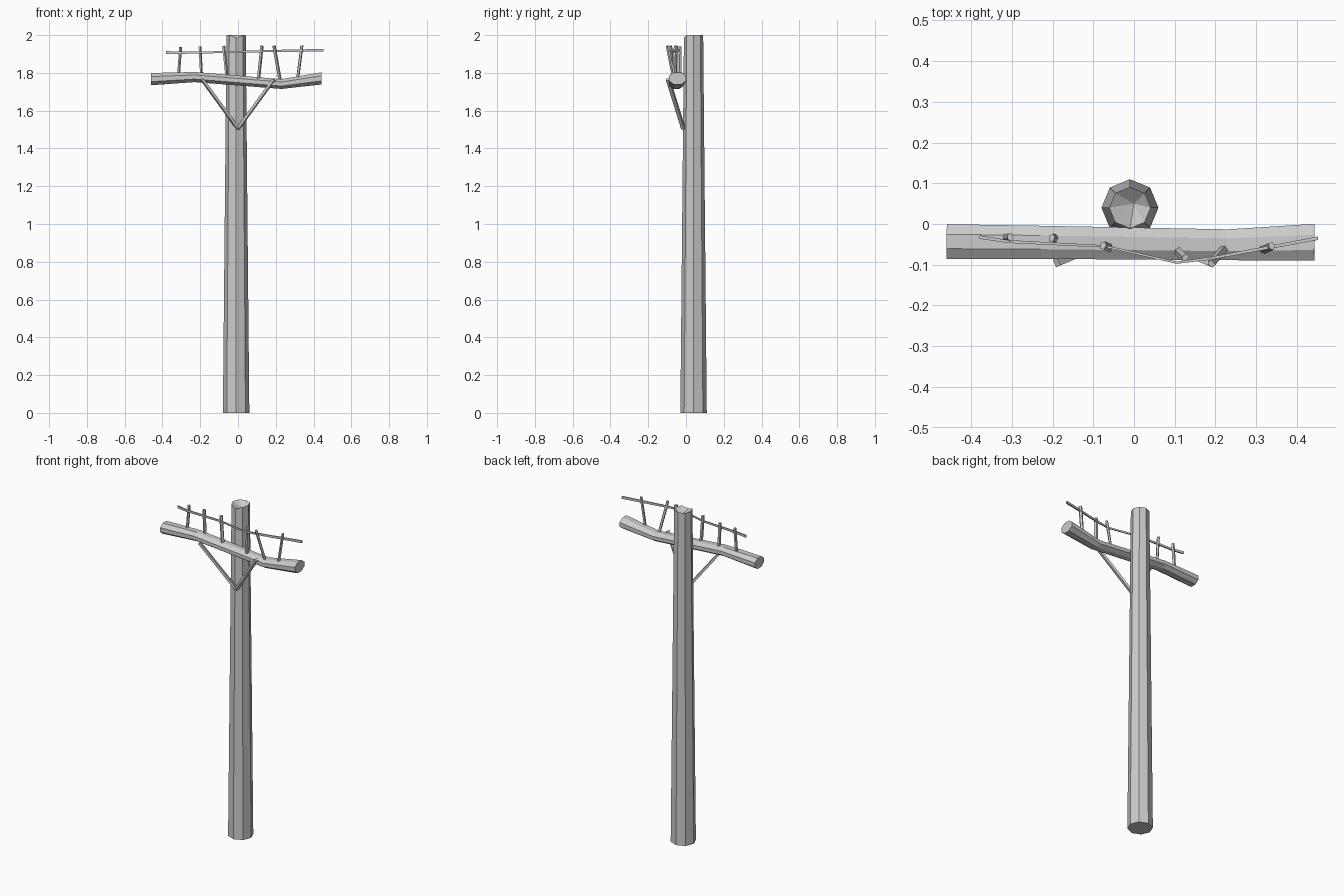
import bpy, bmesh, math
from mathutils import Vector

if "Cube" in bpy.data.objects:
    bpy.data.objects.remove(bpy.data.objects["Cube"])


def make_object(name, bm):
    bmesh.ops.recalc_face_normals(bm, faces=bm.faces)
    mesh = bpy.data.meshes.new(name)
    bm.to_mesh(mesh)
    bm.free()
    obj = bpy.data.objects.new(name, mesh)
    bpy.context.collection.objects.link(obj)
    return obj


def sweep(name, path, radii, sides, turn=0.0):
    """Faceted bar along a path; radii holds (sideways, upward) per point."""
    bm = bmesh.new()
    pts = [Vector(p) for p in path]
    axis = (pts[-1] - pts[0]).normalized()
    u = axis.cross(Vector((0, 0, 1)))
    u = u.normalized() if u.length > 0.05 else Vector((1, 0, 0))
    v = u.cross(axis).normalized()
    rings = []
    for p, (ru, rv) in zip(pts, radii):
        angles = [turn + math.tau * i / sides for i in range(sides)]
        rings.append([bm.verts.new(p + u * ru * math.cos(a) + v * rv * math.sin(a))
                      for a in angles])
    for a, b in zip(rings, rings[1:]):
        for i in range(sides):
            j = (i + 1) % sides
            bm.faces.new((a[i], a[j], b[j], b[i]))
    bm.faces.new(rings[0])
    bm.faces.new(rings[-1])
    return make_object(name, bm)


# Tapered octagonal pole with a hollowed, chipped top
bm = bmesh.new()
rings = []
for r, z in ((0.07, 0), (0.051, 2.0)):
    rings.append([bm.verts.new((-0.01 + r * math.cos(math.tau * i / 8),
                                0.04 + r * math.sin(math.tau * i / 8), z))
                  for i in range(8)])
rings[1][6].co.z = 1.985
centre = bm.verts.new((0.0, 0.05, 1.965))
for i in range(8):
    j = (i + 1) % 8
    bm.faces.new((rings[0][i], rings[0][j], rings[1][j], rings[1][i]))
    bm.faces.new((rings[1][i], rings[1][j], centre))
bm.faces.new(rings[0])
make_object("pole", bm)

# Warped crossarm
sweep("crossarm",
      [(-0.46, -0.043, 1.767), (-0.23, -0.045, 1.778),
       (0.23, -0.051, 1.741), (0.443, -0.045, 1.771)],
      [(0.046, 0.035), (0.044, 0.029), (0.041, 0.028), (0.049, 0.035)],
      8, math.pi / 8)

# Diagonal braces
for side, label in ((-1, "left"), (1, "right")):
    sweep("brace_" + label,
          [(0.0, -0.014, 1.505), (side * 0.19, -0.095, 1.765)],
          [(0.014, 0.010)] * 2, 4, math.pi / 4)

# Leaning pins: base and tip of each
pins = [((-0.315, -0.033, 1.79), (-0.304, -0.032, 1.937)),
        ((-0.194, -0.036, 1.79), (-0.202, -0.034, 1.94)),
        ((-0.058, -0.06, 1.77), (-0.076, -0.053, 1.943)),
        ((0.107, -0.065, 1.76), (0.126, -0.083, 1.943)),
        ((0.223, -0.06, 1.755), (0.19, -0.098, 1.943)),
        ((0.315, -0.063, 1.765), (0.338, -0.054, 1.945))]
for n, (base, tip) in enumerate(pins, 1):
    sweep(f"pin_{n}", [base, tip], [(0.011, 0.008)] * 2, 5)

# Thin bent rail tying the pins together
sweep("rail",
      [(-0.38, -0.032, 1.908), (-0.31, -0.043, 1.907), (-0.07, -0.055, 1.91),
       (0.105, -0.095, 1.914), (0.19, -0.084, 1.916), (0.452, -0.035, 1.92)],
      [(0.006, 0.010), (0.005, 0.009), (0.004, 0.007),
       (0.004, 0.007), (0.005, 0.008), (0.006, 0.010)], 4, math.pi / 4)
